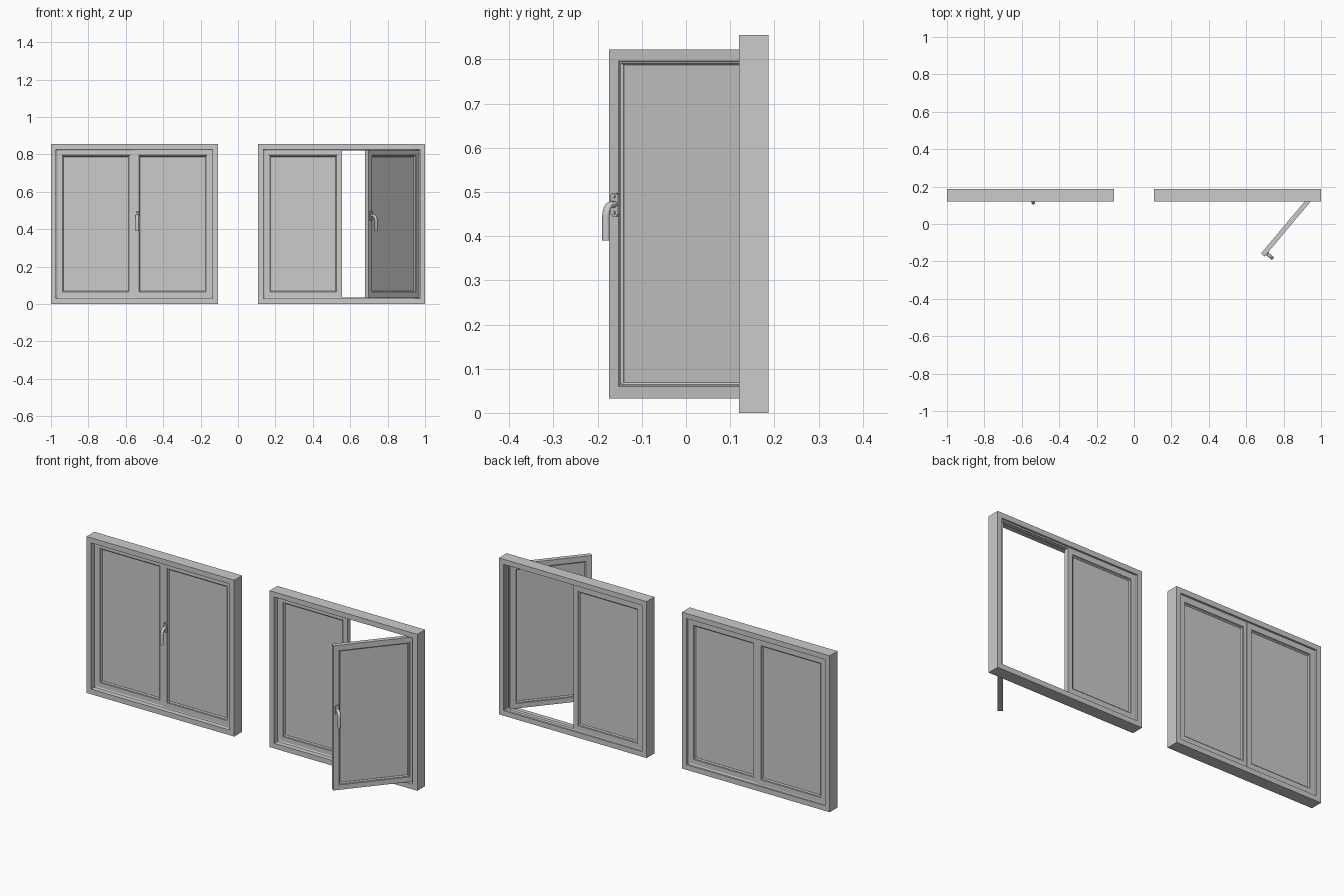
import bpy, bmesh, math
from mathutils import Matrix, Vector

if "Cube" in bpy.data.objects:
    bpy.data.objects.remove(bpy.data.objects["Cube"])

H = 0.855            # window height
HALF = 0.4465        # half window width
YF, YB = 0.12, 0.187 # frame front and back
Z0, Z1 = 0.033, 0.823
T = 0.025            # sash thickness


def finish(name, bm, loc=(0, 0, 0), rot=0.0):
    bmesh.ops.recalc_face_normals(bm, faces=bm.faces)
    me = bpy.data.meshes.new(name)
    bm.to_mesh(me)
    bm.free()
    ob = bpy.data.objects.new(name, me)
    bpy.context.collection.objects.link(ob)
    ob.matrix_world = Matrix.Translation(loc) @ Matrix.Rotation(rot, 4, 'Z')
    return ob


def ring(bm, x0, x1, z0, z1, profile):
    """Sweep a closed (inset, y) profile round a rectangle with mitred corners."""
    loops = []
    for sx, sz in ((0, 0), (1, 0), (1, 1), (0, 1)):
        loops.append([bm.verts.new((x1 - d if sx else x0 + d, y,
                                    z1 - d if sz else z0 + d)) for d, y in profile])
    n = len(profile)
    for i in range(4):
        a, b = loops[i], loops[(i + 1) % 4]
        for j in range(n):
            k = (j + 1) % n
            bm.faces.new((a[j], b[j], b[k], a[k]))


def box(bm, x0, x1, y0, y1, z0, z1):
    m = Matrix.Translation(((x0 + x1) / 2, (y0 + y1) / 2, (z0 + z1) / 2)) \
        @ Matrix.Diagonal((x1 - x0, y1 - y0, z1 - z0, 1))
    return bmesh.ops.create_cube(bm, size=1, matrix=m)


def frame(name, cx):
    bm = bmesh.new()
    ring(bm, -HALF, HALF, 0, H, [
        (0, YF), (0.028, YF), (0.028, 0.148), (0.034, 0.152),
        (0.034, 0.173), (0.028, 0.177), (0.028, YB), (0, YB)])
    finish(name, bm, (cx, 0, 0))


def sash(name, x0, x1, loc, rot=0.0):
    # stiles and rails with a small groove and sloping bead on both faces
    bm = bmesh.new()
    ring(bm, x0, x1, Z0, Z1, [
        (0, 0), (0.027, 0), (0.028, 0.003), (0.031, 0.003), (0.036, 0.008),
        (0.036, T - 0.008), (0.031, T - 0.003), (0.028, T - 0.003),
        (0.027, T), (0, T)])
    finish(name + "_rails", bm, loc, rot)
    # pane
    bm = bmesh.new()
    g = 0.034
    box(bm, x0 + g, x1 - g, 0.009, T - 0.009, Z0 + g, Z1 - g)
    finish(name + "_pane", bm, loc, rot)


def handle(name, x, loc, rot):
    # back plate with two screws
    bm = bmesh.new()
    box(bm, x - 0.011, x + 0.011, -0.006, 0.001, 0.445, 0.498)
    upright = [e for e in bm.edges
               if abs(e.verts[0].co.y - e.verts[1].co.y) > 0.005]
    bmesh.ops.bevel(bm, geom=upright, offset=0.004, segments=3, affect='EDGES')
    for z in (0.453, 0.490):
        bmesh.ops.create_cone(bm, cap_ends=True, segments=16, radius1=0.004,
                              radius2=0.003, depth=0.002,
                              matrix=Matrix.Translation((x, -0.007, z))
                              @ Matrix.Rotation(math.pi / 2, 4, 'X'))
    finish(name + "_plate", bm, loc, rot)

    # lever: oval section swept out of the plate and bent downwards
    path = [Vector((-0.004, 0.472)), Vector((-0.016, 0.472))]
    for i in range(1, 9):
        a = math.radians(90 * i / 8)
        path.append(Vector((-0.016 - 0.020 * math.sin(a), 0.444 + 0.028 * math.cos(a))))
    path.append(Vector((-0.036, 0.390)))
    bm = bmesh.new()
    rows, n = [], 16
    for i, p in enumerate(path):
        d = (path[min(i + 1, len(path) - 1)] - path[max(i - 1, 0)]).normalized()
        nrm = Vector((-d.y, d.x))
        row = []
        for k in range(n):
            a = 2 * math.pi * k / n
            q = p + nrm * (0.007 * math.sin(a))
            row.append(bm.verts.new((x + 0.009 * math.cos(a), q.x, q.y)))
        rows.append(row)
    for a, b in zip(rows, rows[1:]):
        for k in range(n):
            f = bm.faces.new((a[k], a[(k + 1) % n], b[(k + 1) % n], b[k]))
            f.smooth = True
    bm.faces.new(rows[0])
    bm.faces.new(rows[-1])
    finish(name + "_lever", bm, loc, rot)


# closed window on the left, open window on the right
for tag, cx, ang in (("closed_window", -0.5535, 0.0),
                     ("open_window", 0.5535, math.radians(50))):
    frame(tag + "_frame", cx)
    sash(tag + "_fixed_sash", -0.4145, 0.003, (cx, 0.152, 0))
    hinge = (cx + 0.4145, 0.148, 0)
    sash(tag + "_hinged_sash", -0.42, 0, hinge, ang)
    handle(tag + "_handle", -0.40, hinge, ang)
